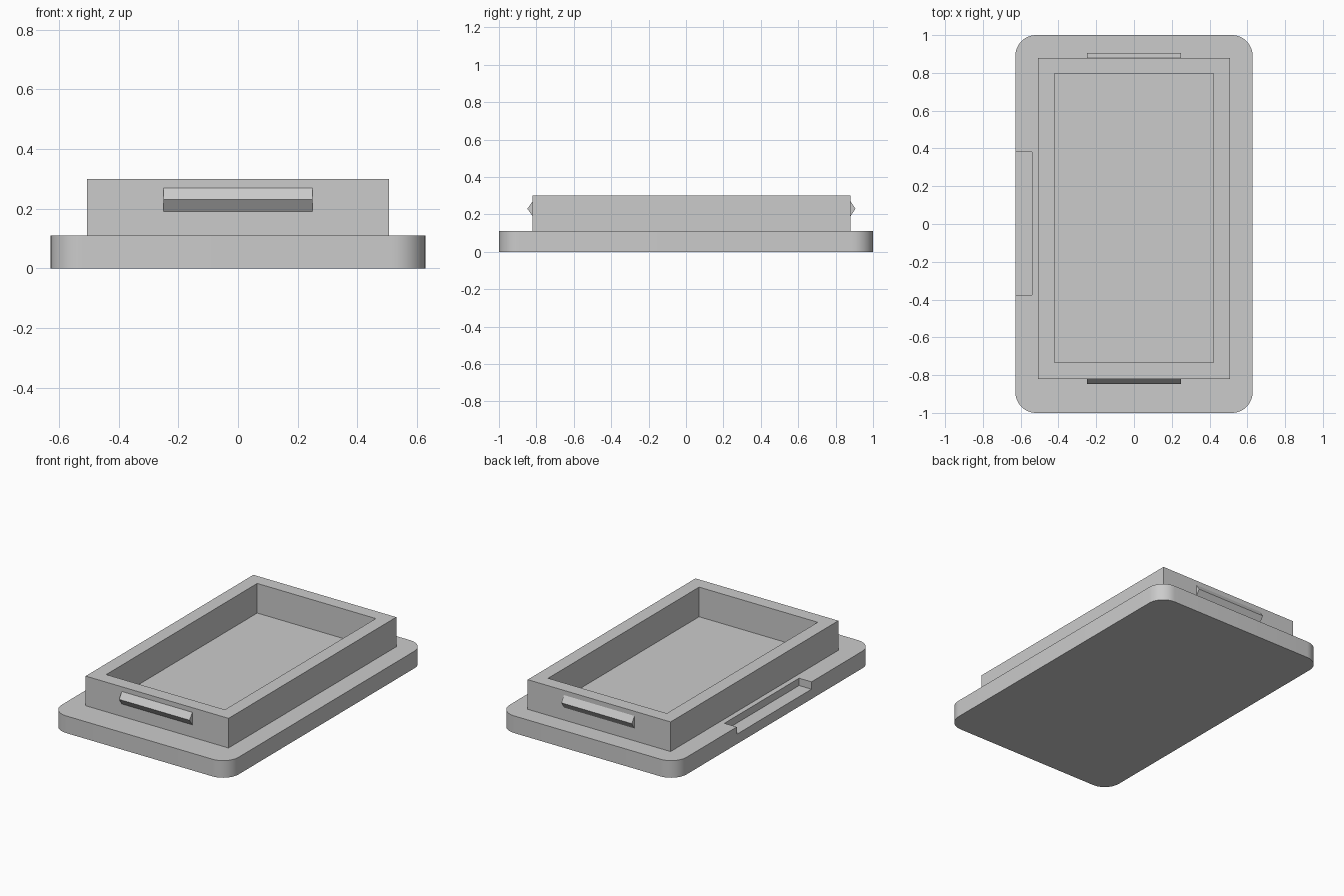
import bpy, bmesh, math
from mathutils import Vector

cube = bpy.data.objects.get("Cube")
if cube:
    bpy.data.objects.remove(cube, do_unlink=True)

grey = bpy.data.materials.new("light_grey")
grey.use_nodes = True
grey.diffuse_color = (0.6, 0.6, 0.6, 1)
grey.node_tree.nodes["Principled BSDF"].inputs["Base Color"].default_value = (0.6, 0.6, 0.6, 1)


def prism(name, points, offset):
    """Extrude a flat outline by an offset vector into a closed solid."""
    bm = bmesh.new()
    face = bm.faces.new([bm.verts.new(p) for p in points])
    side = bmesh.ops.extrude_face_region(bm, geom=[face])["geom"]
    moved = [v for v in side if isinstance(v, bmesh.types.BMVert)]
    bmesh.ops.translate(bm, verts=moved, vec=Vector(offset))
    bmesh.ops.recalc_face_normals(bm, faces=bm.faces)
    mesh = bpy.data.meshes.new(name)
    bm.to_mesh(mesh)
    bm.free()
    mesh.materials.append(grey)
    obj = bpy.data.objects.new(name, mesh)
    bpy.context.collection.objects.link(obj)
    return obj


def box(name, x0, x1, y0, y1, z0, z1):
    corners = [(x0, y0, z0), (x1, y0, z0), (x1, y1, z0), (x0, y1, z0)]
    return prism(name, corners, (0, 0, z1 - z0))


def cut(target, cutter):
    mod = target.modifiers.new(cutter.name, "BOOLEAN")
    mod.operation, mod.solver, mod.object = "DIFFERENCE", "EXACT", cutter
    bpy.context.view_layer.objects.active = target
    bpy.ops.object.modifier_apply(modifier=mod.name)
    bpy.data.objects.remove(cutter, do_unlink=True)


# Rounded base plate with a shallow notch in its right edge
HALF_X, HALF_Y, RADIUS, BASE_TOP, STEPS = 0.628, 1.0, 0.11, 0.11, 12
outline = []
for i, (sx, sy) in enumerate([(1, 1), (-1, 1), (-1, -1), (1, -1)]):
    for k in range(STEPS + 1):
        a = math.pi / 2 * (i + k / STEPS)
        outline.append((sx * (HALF_X - RADIUS) + RADIUS * math.cos(a),
                        sy * (HALF_Y - RADIUS) + RADIUS * math.sin(a), 0))
base = prism("base_plate", outline, (0, 0, BASE_TOP))
cut(base, box("notch_cutter", -0.8, -0.54, -0.375, 0.382, 0.063, 0.2))

# Raised rectangular rim, open in the middle down to the base
rim = box("raised_rim", -0.507, 0.507, -0.82, 0.88, BASE_TOP, 0.3)
cut(rim, box("rim_cutter", -0.421, 0.421, -0.734, 0.796, 0, 0.5))

# Triangular snap ridges on the front and back of the rim
for name, y, out in [("front_clip", -0.82, -0.028), ("back_clip", 0.88, 0.026)]:
    profile = [(-0.25, y, 0.19), (-0.25, y + out, 0.23), (-0.25, y, 0.27)]
    prism(name, profile, (0.5, 0, 0))

# Smooth rounded corners, keep edges sharp
bpy.ops.object.select_all(action="DESELECT")
base.select_set(True)
bpy.context.view_layer.objects.active = base
bpy.ops.object.shade_smooth_by_angle(angle=math.radians(30))
